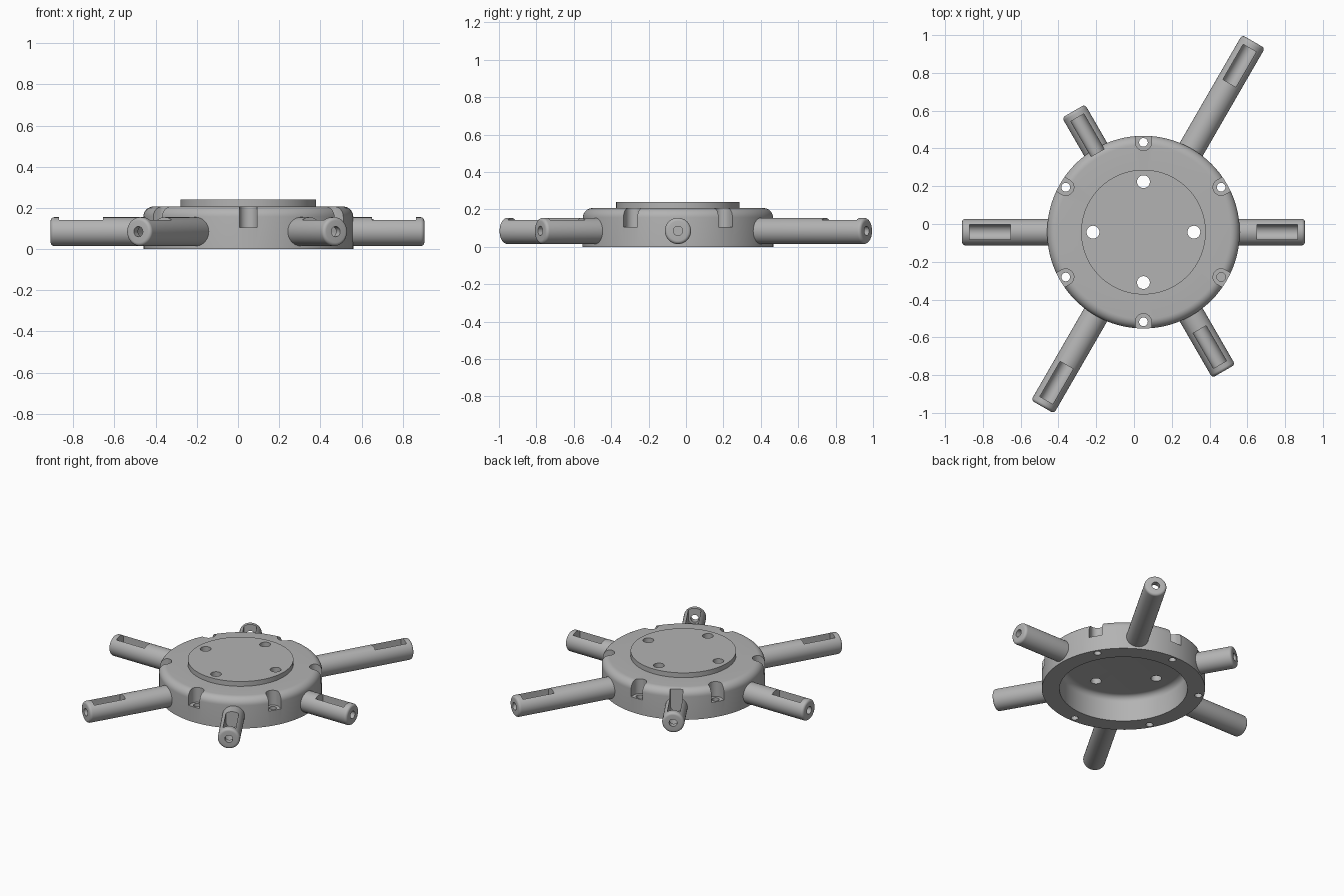
import bpy, bmesh, math
from mathutils import Matrix

if "Cube" in bpy.data.objects:
    bpy.data.objects.remove(bpy.data.objects["Cube"], do_unlink=True)

metal = bpy.data.materials.new("light grey")
metal.use_nodes = True
grey = (0.45, 0.45, 0.45, 1)
metal.diffuse_color = grey
metal.node_tree.nodes["Principled BSDF"].inputs["Base Color"].default_value = grey

HUB = Matrix.Translation((0.05, -0.043, 0))
AXIS_Z = 0.085


def finish(name, bm, matrix):
    bmesh.ops.remove_doubles(bm, verts=bm.verts, dist=1e-5)
    bmesh.ops.recalc_face_normals(bm, faces=bm.faces)
    bm.transform(matrix)
    mesh = bpy.data.meshes.new(name)
    bm.to_mesh(mesh)
    bm.free()
    mesh.materials.append(metal)
    obj = bpy.data.objects.new(name, mesh)
    bpy.context.collection.objects.link(obj)
    return obj


def lathe(name, profile, matrix, steps):
    """Revolve a (radius, height) profile around local z."""
    bm = bmesh.new()
    verts = [bm.verts.new((r, 0, z)) for r, z in profile]
    edges = [bm.edges.new(pair) for pair in zip(verts, verts[1:])]
    bmesh.ops.spin(bm, geom=verts + edges, cent=(0, 0, 0), axis=(0, 0, 1),
                   angle=math.tau, steps=steps, use_merge=True)
    return finish(name, bm, matrix)


def prism(name, outline, z0, z1, matrix):
    """Extrude a flat outline along local z."""
    bm = bmesh.new()
    face = bm.faces.new([bm.verts.new((x, y, z0)) for x, y in outline])
    grown = bmesh.ops.extrude_face_region(bm, geom=[face])["geom"]
    for v in grown:
        if isinstance(v, bmesh.types.BMVert):
            v.co.z = z1
    return finish(name, bm, matrix)


def arc(cx, cy, r, start, end, n):
    """Points along an arc, angles in degrees."""
    return [(cx + r * math.cos(math.radians(start + (end - start) * i / n)),
             cy + r * math.sin(math.radians(start + (end - start) * i / n)))
            for i in range(n + 1)]


def circle(r):
    return arc(0, 0, r, 0, 360, 32)[:-1]


def u_shape(r, reach):
    """Half circle with straight sides opening towards local +x."""
    return arc(0, 0, r, 90, 270, 16) + [(reach, -r), (reach, r)]


def cut(target, cutter):
    mod = target.modifiers.new("cut", 'BOOLEAN')
    mod.operation = 'DIFFERENCE'
    mod.solver = 'EXACT'
    mod.object = cutter
    bpy.context.view_layer.objects.active = target
    bpy.ops.object.modifier_apply(modifier=mod.name)


def discard(obj):
    bpy.data.objects.remove(obj, do_unlink=True)


def turn(degrees):
    return HUB @ Matrix.Rotation(math.radians(degrees), 4, 'Z')


# Hollow hub with rounded shoulder, raised top plate and open underside
hub_profile = [(0, 0.24), (0.33, 0.24), (0.33, 0.207)]
hub_profile += arc(0.46, 0.157, 0.05, 90, 0, 8)
hub_profile += [(0.51, 0), (0.40, 0)]
hub_profile += arc(0.36, 0.135, 0.04, 0, 90, 8)
hub_profile += [(0, 0.175)]
hub = lathe("hub", hub_profile, HUB, 96)

# Four holes through the top plate
for a in range(0, 360, 90):
    hole = prism("plate_hole", circle(0.034), 0.1, 0.3,
                 turn(a) @ Matrix.Translation((0.267, 0, 0)))
    cut(hub, hole)
    discard(hole)

# Six open screw seats around the rim, each with a through hole
for a in range(30, 360, 60):
    place = turn(a) @ Matrix.Translation((0.475, 0, 0))
    for cutter in (prism("screw_seat", u_shape(0.043, 0.1), 0.105, 0.3, place),
                   prism("screw_hole", circle(0.023), -0.1, 0.2, place)):
        cut(hub, cutter)
        discard(cutter)

# Six arms of different lengths, slotted on top and drilled at the tip
arm_lengths = [0.855, 1.165, 0.74, 0.96, 1.068, 0.85]
parts = [hub]
for i, length in enumerate(arm_lengths):
    place = (turn(i * 60) @ Matrix.Translation((0, 0, AXIS_Z))
             @ Matrix.Rotation(math.pi / 2, 4, 'Y')
             @ Matrix.Rotation(math.pi, 4, 'Z'))
    profile = [(0, 0.44), (0.07, 0.44)]
    profile += arc(0.053, length - 0.017, 0.017, 0, 90, 5) + [(0, length)]
    arm = lathe(f"arm_{i + 1}", profile, place, 48)
    slot = prism("slot", u_shape(0.04, 0.2), length - 0.255, length - 0.04, place)
    tip_hole = prism("tip_hole", circle(0.025), length - 0.1, length + 0.1, place)
    cut(arm, slot)
    cut(arm, tip_hole)
    if length - 0.255 < 0.51:
        cut(hub, slot)
    discard(slot)
    discard(tip_hole)
    parts.append(arm)

# Smooth round surfaces, keep machined edges crisp
bpy.ops.object.select_all(action='DESELECT')
for obj in parts:
    obj.select_set(True)
bpy.context.view_layer.objects.active = hub
bpy.ops.object.shade_smooth_by_angle(angle=math.radians(30))
